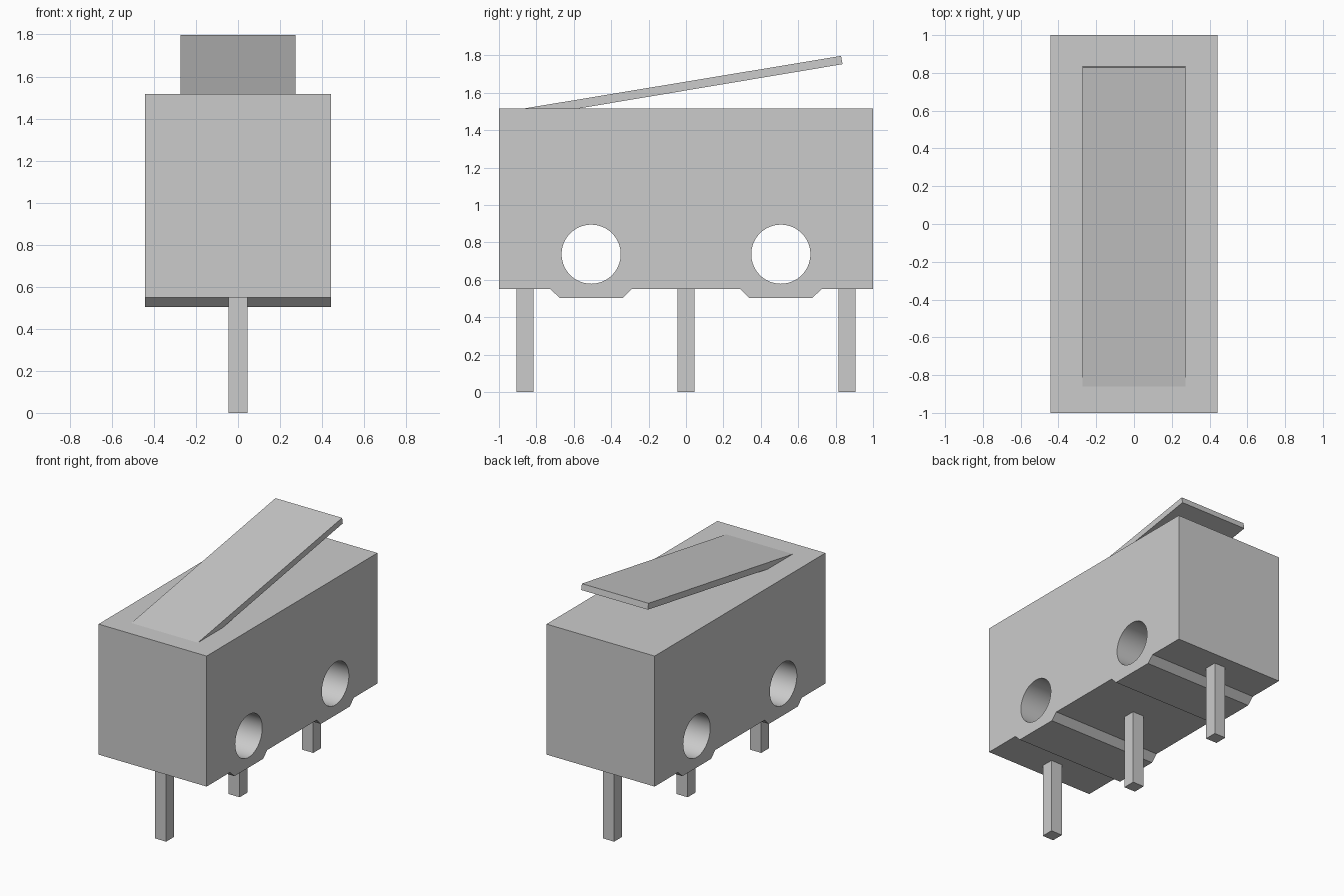
import bpy
import bmesh
import math
from mathutils import Matrix

if "Cube" in bpy.data.objects:
    bpy.data.objects.remove(bpy.data.objects["Cube"], do_unlink=True)

grey = bpy.data.materials.new("light grey")
grey.use_nodes = True
colour = (0.6, 0.6, 0.6, 1)
grey.diffuse_color = colour
grey.node_tree.nodes["Principled BSDF"].inputs["Base Color"].default_value = colour


def add_object(name, bm):
    bmesh.ops.recalc_face_normals(bm, faces=bm.faces)
    mesh = bpy.data.meshes.new(name)
    bm.to_mesh(mesh)
    bm.free()
    mesh.materials.append(grey)
    obj = bpy.data.objects.new(name, mesh)
    bpy.context.collection.objects.link(obj)
    return obj


def extrude_profile(name, points, half_width):
    """Extrude a (y, z) outline along x."""
    bm = bmesh.new()
    face = bm.faces.new([bm.verts.new((-half_width, y, z)) for y, z in points])
    result = bmesh.ops.extrude_face_region(bm, geom=[face])
    moved = [v for v in result["geom"] if isinstance(v, bmesh.types.BMVert)]
    bmesh.ops.translate(bm, verts=moved, vec=(2 * half_width, 0, 0))
    return add_object(name, bm)


# Housing with two chamfered feet along the underside
BASE, FOOT, TOP = 0.55, 0.503, 1.517
foot = [(0.29, BASE), (0.338, FOOT), (0.675, FOOT), (0.725, BASE)]
mirrored_foot = [(-y, z) for y, z in reversed(foot)]
outline = [(-1, BASE), *mirrored_foot, *foot, (1, BASE), (1, TOP), (-1, TOP)]
housing = extrude_profile("housing", outline, 0.443)

# Mounting holes through the housing
bm = bmesh.new()
for y in (-0.507, 0.507):
    bmesh.ops.create_cone(
        bm, cap_ends=True, segments=64, radius1=0.158, radius2=0.158, depth=2,
        matrix=Matrix.Translation((0, y, 0.737)) @ Matrix.Rotation(math.pi / 2, 4, "Y"))
cutter = add_object("hole_cutter", bm)
cutter.hide_render = True
cutter.display_type = "WIRE"

cut = housing.modifiers.new("mounting holes", "BOOLEAN")
cut.operation = "DIFFERENCE"
cut.solver = "EXACT"
cut.object = cutter
bpy.ops.object.select_all(action="DESELECT")
housing.select_set(True)
bpy.context.view_layer.objects.active = housing
bpy.ops.object.modifier_apply(modifier=cut.name)
bpy.data.objects.remove(cutter, do_unlink=True)
bpy.ops.object.shade_smooth_by_angle(angle=math.radians(30))

# Sloping lever, its lower end sunk into the housing top
extrude_profile("lever", [(-0.86, TOP), (-0.575, TOP - 0.001),
                          (0.837, 1.753), (0.829, 1.797)], 0.273)

# Three square terminal pins
for name, y in (("front", -0.861), ("middle", 0), ("back", 0.861)):
    bm = bmesh.new()
    bmesh.ops.create_cube(bm, size=1, matrix=Matrix.Translation((0, y, BASE / 2))
                          @ Matrix.Diagonal((0.092, 0.092, BASE, 1)))
    add_object(name + "_pin", bm)
